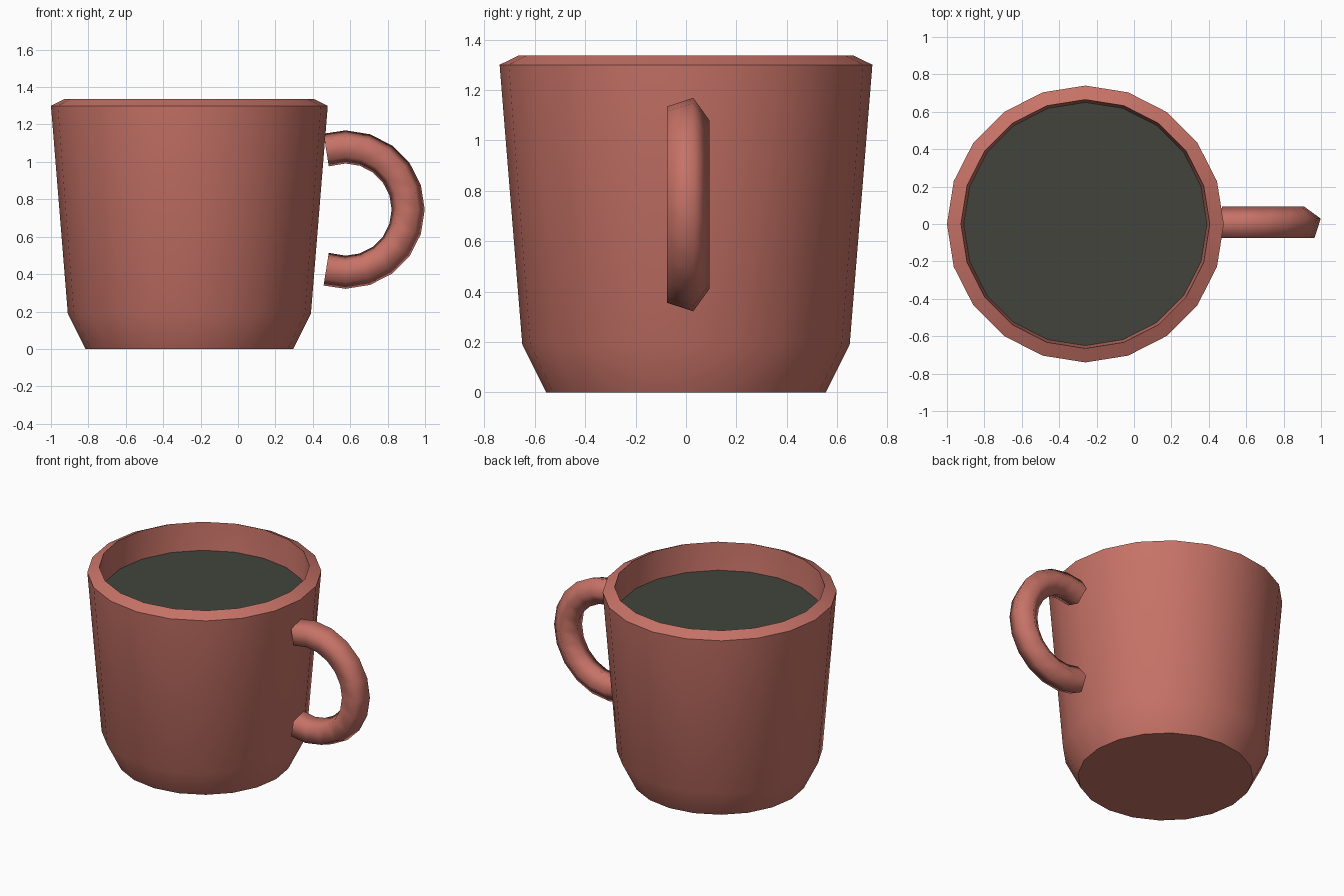
import bpy
import bmesh
from math import sin, cos, pi, radians

if "Cube" in bpy.data.objects:
    bpy.data.objects.remove(bpy.data.objects["Cube"], do_unlink=True)

CUP_X = -0.26
SIDES = 20


def make_material(name, rgb):
    mat = bpy.data.materials.new(name)
    mat.use_nodes = True
    color = (*rgb, 1)
    mat.diffuse_color = color
    mat.node_tree.nodes["Principled BSDF"].inputs["Base Color"].default_value = color
    return mat


def circle(radius, z):
    return [(CUP_X + radius * cos(2 * pi * k / SIDES),
             radius * sin(2 * pi * k / SIDES), z) for k in range(SIDES)]


def skin_rings(name, rings, mat, smooth_angle):
    """Join consecutive rings with quads, cap both ends and smooth by angle."""
    bm = bmesh.new()
    loops = [[bm.verts.new(p) for p in ring] for ring in rings]
    for a, b in zip(loops, loops[1:]):
        for i in range(len(a)):
            j = (i + 1) % len(a)
            bm.faces.new((a[i], a[j], b[j], b[i]))
    bm.faces.new(loops[0])
    if len(loops) > 1:
        bm.faces.new(loops[-1])
        bmesh.ops.recalc_face_normals(bm, faces=bm.faces)
    mesh = bpy.data.meshes.new(name)
    bm.to_mesh(mesh)
    bm.free()
    mesh.materials.append(mat)
    obj = bpy.data.objects.new(name, mesh)
    bpy.context.collection.objects.link(obj)
    bpy.ops.object.select_all(action="DESELECT")
    obj.select_set(True)
    bpy.context.view_layer.objects.active = obj
    bpy.ops.object.shade_smooth_by_angle(angle=radians(smooth_angle))
    return obj


clay = make_material("terracotta", (0.57, 0.17, 0.135))
dark = make_material("dark_liquid", (0.054, 0.057, 0.045))

# Cup: outer wall, bevelled rim, inner wall and floor
profile = [(0.555, 0), (0.65, 0.19), (0.74, 1.3), (0.665, 1.337),
           (0.58, 0.22), (0.5, 0.08)]
skin_rings("cup", [circle(r, z) for r, z in profile], clay, 32)

# Drink surface
skin_rings("drink", [circle(0.651, 1.145)], dark, 30)

# Handle: five-sided tube swept along an arc, ends square to the last segment
HANDLE_X, HANDLE_Z, ARC, TUBE = 0.575, 0.745, 0.335, 0.093
STEP = 18
rings = []
for n in range(-6, 7):
    angle = radians(n * STEP)
    tilt = radians(max(-5.5, min(5.5, n)) * STEP)
    ring = []
    for k in range(5):
        out = TUBE * sin(2 * pi * k / 5)
        ring.append((HANDLE_X + ARC * cos(angle) + out * cos(tilt),
                     TUBE * cos(2 * pi * k / 5),
                     HANDLE_Z + ARC * sin(angle) + out * sin(tilt)))
    rings.append(ring)
skin_rings("handle", rings, clay, 80)
